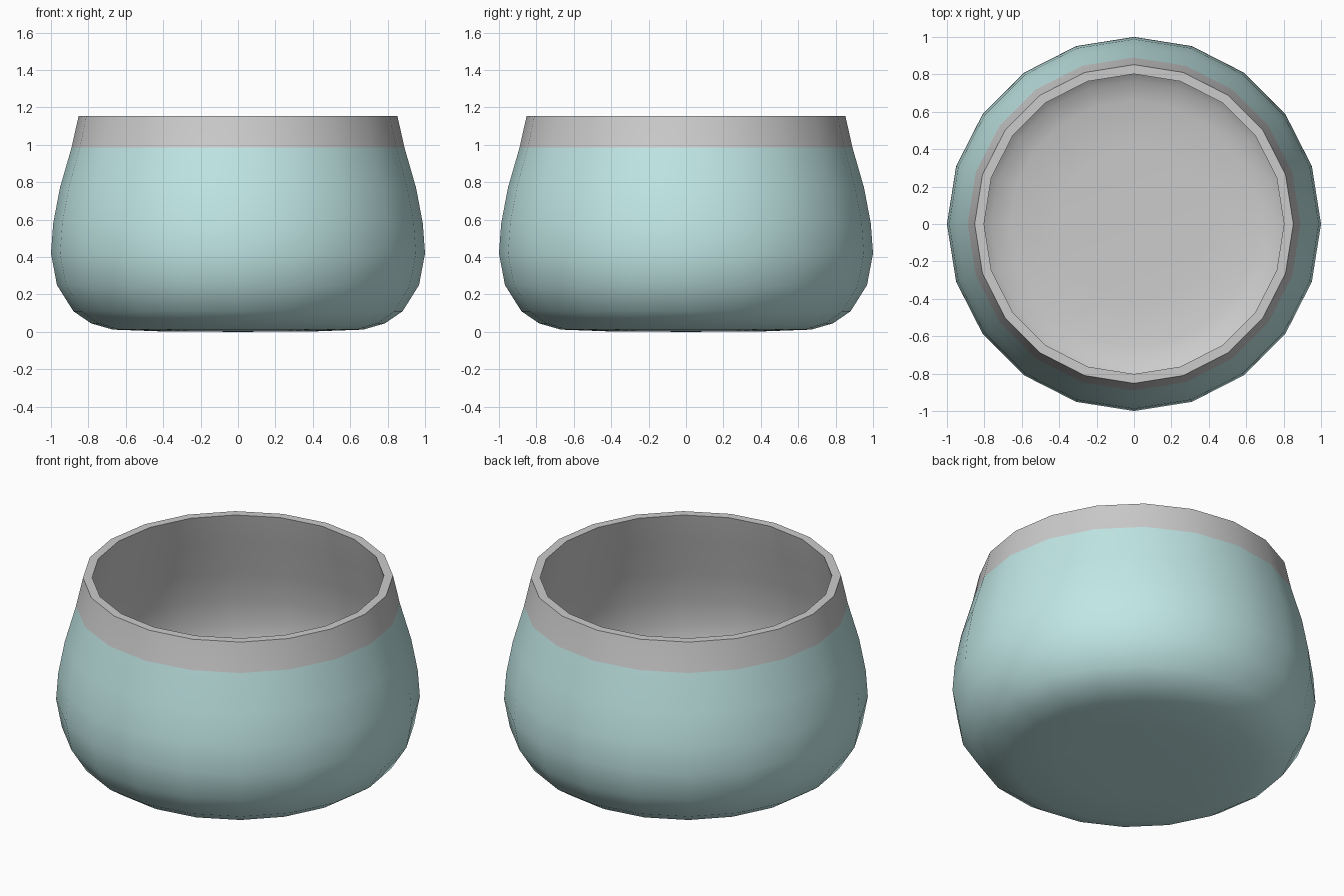
import bpy, bmesh, math

if "Cube" in bpy.data.objects:
    bpy.data.objects.remove(bpy.data.objects["Cube"])

SIDES = 20

# Profile (radius, z): outside from base centre up to the rim, then down the inside
outer = [(0.0, 0.0), (0.40, 0.002), (0.67, 0.012), (0.785, 0.045), (0.88, 0.11),
         (0.968, 0.25), (1.0, 0.42), (0.988, 0.58), (0.952, 0.77),
         (0.89, 0.985), (0.852, 1.155)]
inner = [(0.802, 1.155), (0.84, 0.98), (0.902, 0.76), (0.938, 0.58), (0.95, 0.42),
         (0.922, 0.27), (0.845, 0.145), (0.765, 0.092), (0.66, 0.062),
         (0.40, 0.052), (0.0, 0.05)]
profile = outer + inner
GLAZED = range(0, len(outer) - 2)   # outside bands below the bare collar


def ring(bm, r, z):
    if r == 0:
        return [bm.verts.new((0, 0, z))] * SIDES
    return [bm.verts.new((r * math.cos(math.tau * i / SIDES),
                          r * math.sin(math.tau * i / SIDES), z)) for i in range(SIDES)]


# Bowl: lathe the profile
bm = bmesh.new()
rings = [ring(bm, r, z) for r, z in profile]
for k, (a, b) in enumerate(zip(rings, rings[1:])):
    for i in range(SIDES):
        j = (i + 1) % SIDES
        corners = list(dict.fromkeys((a[i], a[j], b[j], b[i])))
        face = bm.faces.new(corners)
        face.material_index = 1 if k in GLAZED else 0
bmesh.ops.recalc_face_normals(bm, faces=bm.faces)
mesh = bpy.data.meshes.new("bowl")
bm.to_mesh(mesh)
bm.free()

# Bare grey inside and collar, teal glaze on the outside
for name, colour in (("bare_grey", (0.6, 0.6, 0.6, 1)), ("teal_glaze", (0.53, 0.80, 0.79, 1))):
    mat = bpy.data.materials.new(name)
    mat.diffuse_color = colour
    mat.use_nodes = True
    mat.node_tree.nodes["Principled BSDF"].inputs["Base Color"].default_value = mat.diffuse_color
    mesh.materials.append(mat)

bowl = bpy.data.objects.new("bowl", mesh)
bpy.context.collection.objects.link(bowl)
bpy.context.view_layer.objects.active = bowl
bowl.select_set(True)
bpy.ops.object.shade_smooth_by_angle(angle=math.radians(40))
